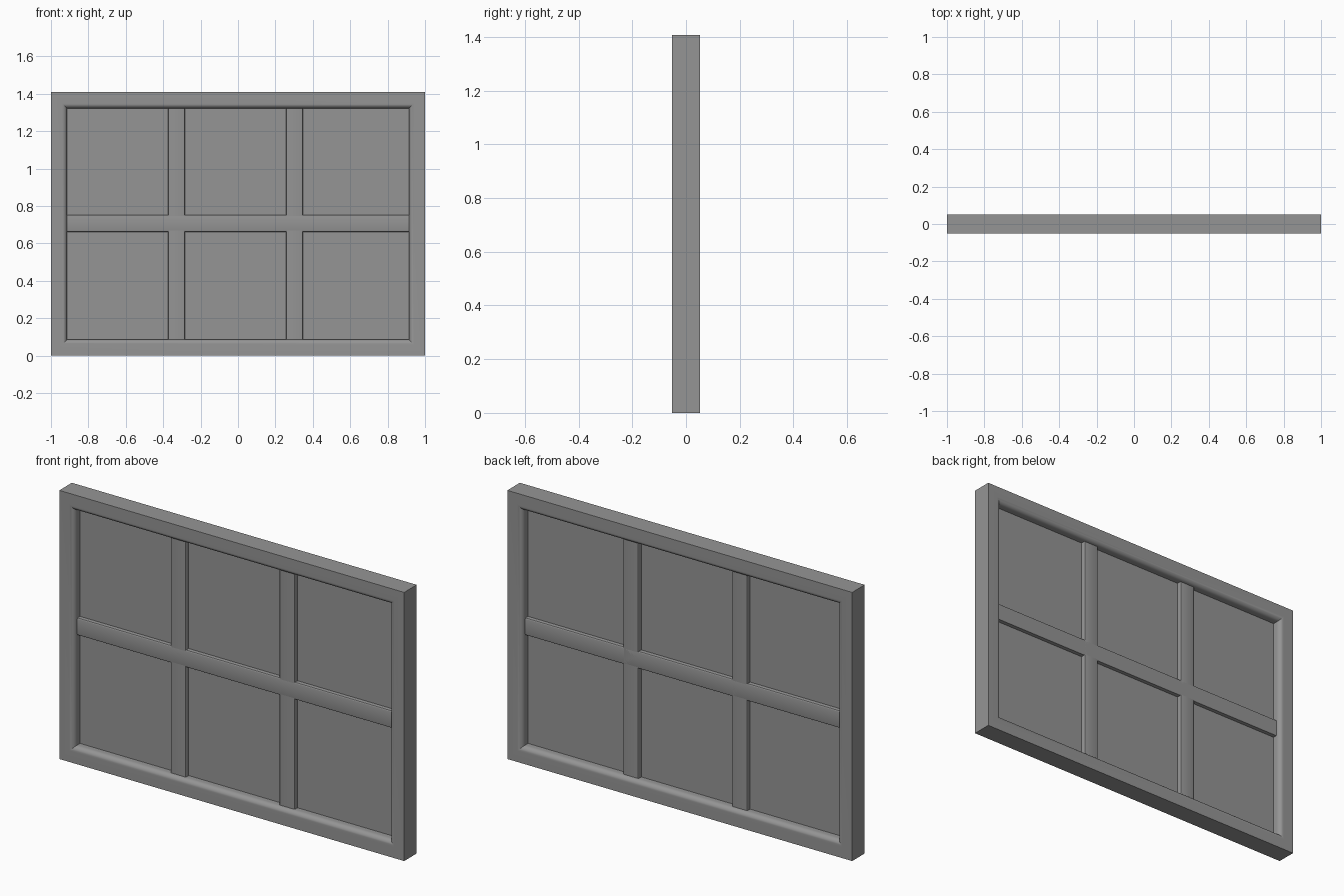
import bpy, bmesh, math

if "Cube" in bpy.data.objects:
    bpy.data.objects.remove(bpy.data.objects["Cube"])

HALF_W, HEIGHT, HALF_D = 1.0, 1.408, 0.052
BORDER, ROUND = 0.086, 0.027   # frame width and its rounded inner lip
BAR_W, BAR_D = 0.09, 0.052     # glazing bars

grey = bpy.data.materials.new("window_grey")
grey.use_nodes = True
colour = (0.3, 0.3, 0.3, 1)
grey.diffuse_color = colour
grey.node_tree.nodes["Principled BSDF"].inputs["Base Color"].default_value = colour


def finish(name, bm):
    bmesh.ops.recalc_face_normals(bm, faces=bm.faces)
    mesh = bpy.data.meshes.new(name)
    bm.to_mesh(mesh)
    bm.free()
    mesh.materials.append(grey)
    obj = bpy.data.objects.new(name, mesh)
    bpy.context.collection.objects.link(obj)
    bpy.ops.object.select_all(action='DESELECT')
    obj.select_set(True)
    bpy.context.view_layer.objects.active = obj
    bpy.ops.object.shade_smooth_by_angle(angle=math.radians(30))
    return obj


def box(name, size, centre, bevel=0):
    bm = bmesh.new()
    bmesh.ops.create_cube(bm, size=1)
    bmesh.ops.scale(bm, vec=size, verts=bm.verts)
    bmesh.ops.translate(bm, vec=centre, verts=bm.verts)
    if bevel:
        # Round only the long edges
        axis = max(range(3), key=lambda i: size[i])
        edges = [e for e in bm.edges
                 if abs(e.verts[0].co[axis] - e.verts[1].co[axis]) > size[axis] / 2]
        bmesh.ops.bevel(bm, geom=edges, offset=bevel, segments=3,
                        profile=0.5, affect='EDGES')
    return finish(name, bm)


# Frame: one mitred section swept round the rectangle, as (inset, depth)
arc = [(BORDER - ROUND + ROUND * math.sin(a), -HALF_D + ROUND - ROUND * math.cos(a))
       for a in (math.radians(15 * i) for i in range(7))]
front_half = [(0, -HALF_D)] + arc
profile = front_half + [(inset, -y) for inset, y in reversed(front_half)]
bm = bmesh.new()
rings = []
for inset, y in profile:
    x, low, high = HALF_W - inset, inset, HEIGHT - inset
    rings.append([bm.verts.new(p) for p in
                  ((-x, y, low), (x, y, low), (x, y, high), (-x, y, high))])
for a, b in zip(rings, rings[1:] + rings[:1]):
    for i in range(4):
        j = (i + 1) % 4
        bm.faces.new((a[i], a[j], b[j], b[i]))
finish("frame", bm)

# Pane
mid = HEIGHT / 2
inner_w, inner_h = 2 * (HALF_W - BORDER) + 0.01, HEIGHT - 2 * BORDER + 0.01
box("pane", (inner_w, 0.006, inner_h), (0, 0, mid))

# Glazing bars
box("cross_bar", (inner_w, BAR_D, BAR_W), (0, 0, mid + 0.003), 0.006)
for name, x in (("right_upright", -0.329), ("left_upright", 0.302)):
    box(name, (BAR_W, BAR_D, inner_h), (x, 0, mid), 0.006)
